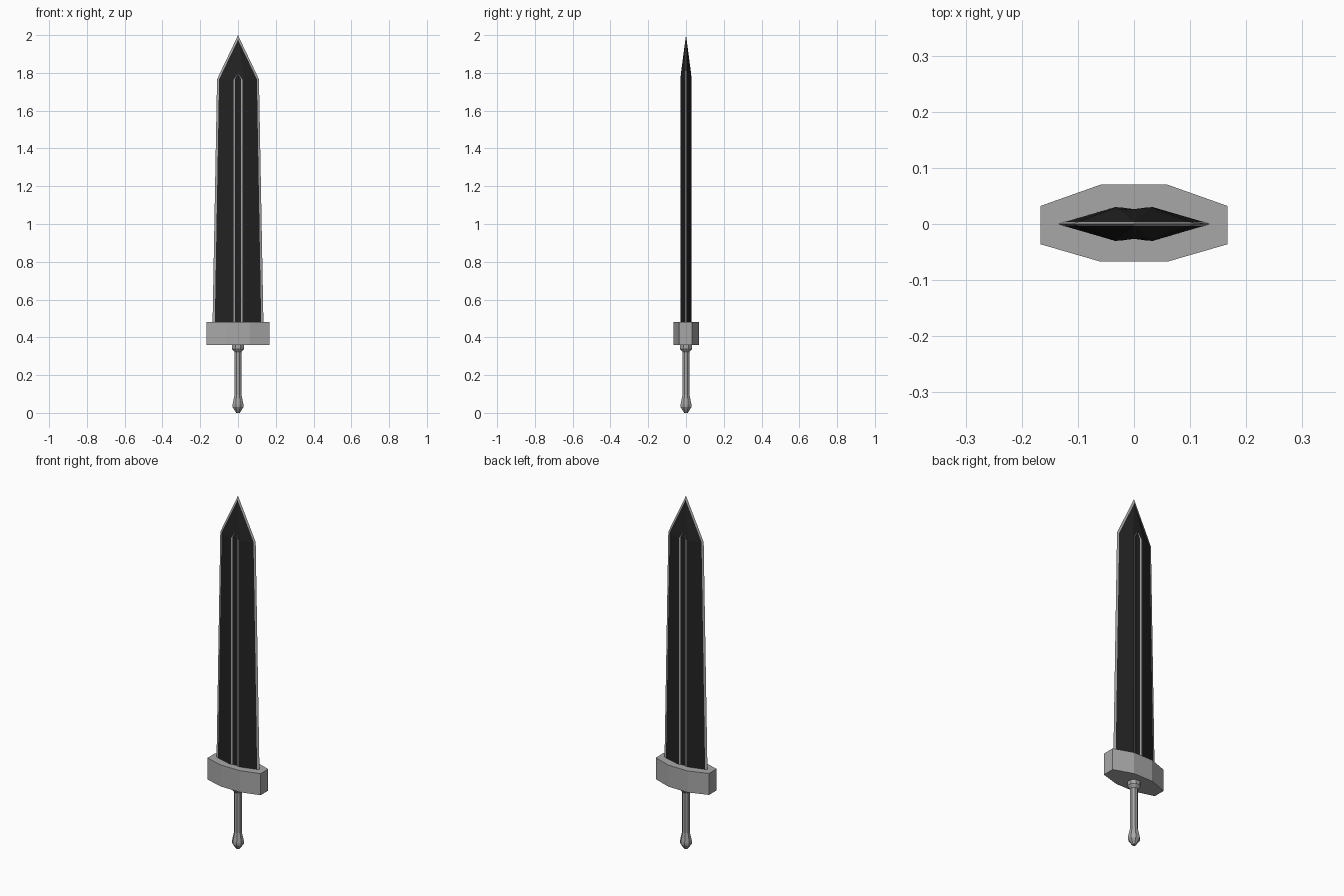
import bpy, bmesh, math

cube = bpy.data.objects.get("Cube")
if cube:
    bpy.data.objects.remove(cube, do_unlink=True)


def material(name, value):
    mat = bpy.data.materials.new(name)
    mat.use_nodes = True
    colour = (value, value, value, 1)
    mat.diffuse_color = colour
    mat.node_tree.nodes["Principled BSDF"].inputs["Base Color"].default_value = colour
    return mat


steel = material("steel grey", 0.39)
black = material("blade black", 0.016)


def loft(name, rings, mats, pick=None):
    """Skin closed rings of points; pick(column, row) chooses each face's material."""
    bm = bmesh.new()
    rows = [[bm.verts.new(p) for p in ring] for ring in rings]
    n = len(rows[0])
    for r in range(len(rows) - 1):
        for c in range(n):
            d = (c + 1) % n
            f = bm.faces.new((rows[r][c], rows[r][d], rows[r + 1][d], rows[r + 1][c]))
            f.material_index = pick(c, r) if pick else 0
    bm.faces.new(rows[0][::-1])
    bm.faces.new(rows[-1])
    bmesh.ops.remove_doubles(bm, verts=bm.verts, dist=1e-5)
    bmesh.ops.recalc_face_normals(bm, faces=bm.faces)
    mesh = bpy.data.meshes.new(name)
    bm.to_mesh(mesh)
    bm.free()
    for m in mats:
        mesh.materials.append(m)
    obj = bpy.data.objects.new(name, mesh)
    bpy.context.collection.objects.link(obj)
    return obj


# Blade: half-width, bevel width, shoulder x, thickness, fuller scale per station
def blade_ring(z, w, bevel, shoulder, t, fuller):
    edge_y = min(0.004, t)
    quarter = [(w, 0), (w - bevel, edge_y), (shoulder, t),
               (0.023 * fuller, t - 0.0005 * fuller),
               (0.017 * fuller, t - 0.003 * fuller)]
    mid = [(0, t - 0.005 * fuller)]
    half = quarter + mid + [(-x, y) for x, y in reversed(quarter)]
    ring = half + [(x, -y) for x, y in reversed(half[1:-1])]
    return [(x, y, z) for x, y in ring]


stations = [
    (0.46, 0.135, 0.012, 0.034, 0.030, 1),
    (1.765, 0.111, 0.011, 0.032, 0.030, 1),
    (1.80, 0.095, 0.011, 0.028, 0.0265, 0),
    (1.975, 0.0115, 0.0115, 0.0, 0.0035, 0),
    (2.0, 0.0, 0.0, 0.0, 0.0, 0),
]
# Columns of the sharpened edges and of the thin fuller borders
bright = {0, 9, 10, 19, 3, 6, 13, 16}
loft("blade", [blade_ring(*s) for s in stations[:-1]] + [[(0, 0, 2.0)] * 20],
     [black, steel], lambda c, r: 1 if c in bright or r == 3 else 0)

# Guard: elongated octagonal block
outline = [(0.167, -0.036), (0.167, 0.032), (0.06, 0.07), (-0.06, 0.07),
           (-0.167, 0.032), (-0.167, -0.036), (-0.06, -0.067), (0.06, -0.067)]
loft("guard", [[(x, y, z) for x, y in outline] for z in (0.36, 0.482)], [steel])


# Grip with pommel and collar, turned with eight sides
def circle(r, z, sides=8):
    return [(r * math.cos(math.tau * (i + 0.5) / sides),
             r * math.sin(math.tau * (i + 0.5) / sides), z) for i in range(sides)]


profile = [(0.010, 0.0), (0.031, 0.03), (0.031, 0.045), (0.020, 0.095),
           (0.020, 0.322), (0.034, 0.338), (0.034, 0.365)]
loft("grip", [circle(r, z) for r, z in profile], [steel])
